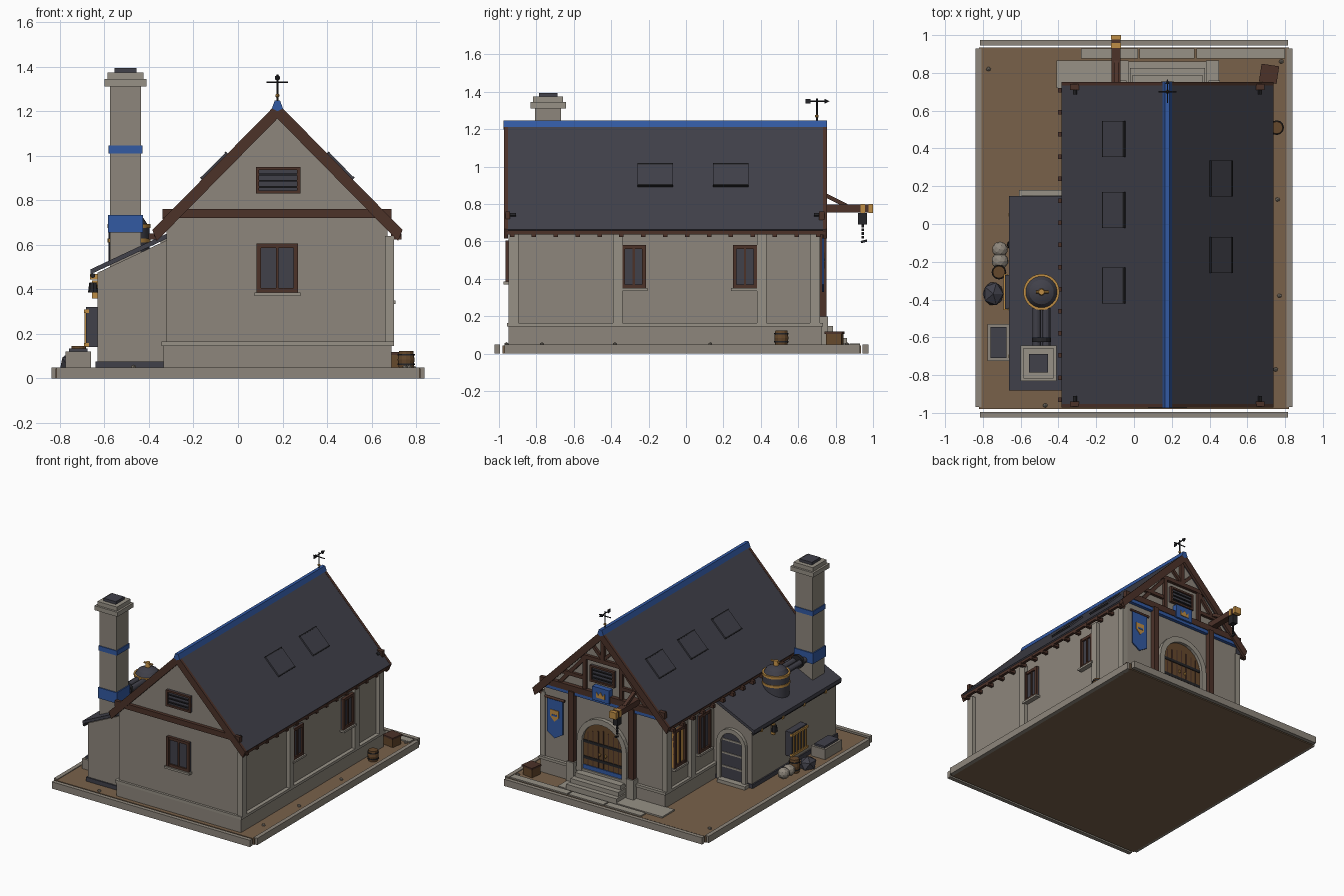
import bpy, bmesh, math
from mathutils import Vector, Matrix

if "Cube" in bpy.data.objects:
    bpy.data.objects.remove(bpy.data.objects["Cube"])


def material(name, r, g, b):
    m = bpy.data.materials.new(name)
    m.use_nodes = True
    m.diffuse_color = (r, g, b, 1)
    m.node_tree.nodes["Principled BSDF"].inputs["Base Color"].default_value = (r, g, b, 1)
    return m


stone = material("wall stone", .27, .24, .2)
trim = material("trim stone", .31, .285, .24)
dirt = material("packed earth", .19, .12, .068)
slate = material("roof slate", .052, .052, .068)
timber = material("dark timber", .072, .032, .022)
wood = material("warm wood", .13, .065, .025)
blue = material("royal blue", .032, .1, .36)
gold = material("brass", .52, .27, .06)
iron = material("black iron", .018, .018, .021)


def finish(name, bm, mat):
    bmesh.ops.recalc_face_normals(bm, faces=bm.faces)
    mesh = bpy.data.meshes.new(name)
    bm.to_mesh(mesh)
    bm.free()
    mesh.materials.append(mat)
    ob = bpy.data.objects.new(name, mesh)
    bpy.context.collection.objects.link(ob)
    return ob


def prism(name, mat, pts, axis, a, b):
    """Extrude a side profile (across, height) along x or y."""
    bm = bmesh.new()
    place = (lambda u, z, d: (u, d, z)) if axis == "y" else (lambda u, z, d: (d, u, z))
    ends = [[bm.verts.new(place(u, z, d)) for u, z in pts] for d in (a, b)]
    for ring in ends:
        bm.faces.new(ring)
    for i in range(len(pts)):
        j = (i + 1) % len(pts)
        bm.faces.new((ends[0][i], ends[0][j], ends[1][j], ends[1][i]))
    return finish(name, bm, mat)


def box(name, mat, x, y, z):
    return prism(name, mat, [(x[0], z[0]), (x[1], z[0]), (x[1], z[1]), (x[0], z[1])], "y", *y)


def bar(name, mat, p, q, width, axis, a, b):
    """Straight timber between two points of a wall plane."""
    p, q = Vector(p), Vector(q)
    n = (q - p).orthogonal().normalized() * width / 2
    return prism(name, mat, [p + n, q + n, q - n, p - n], axis, a, b)


def rod(name, mat, p, q, r, r2=None, n=12):
    p, q = Vector(p), Vector(q)
    bm = bmesh.new()
    turn = (q - p).to_track_quat("Z", "Y").to_matrix().to_4x4()
    bmesh.ops.create_cone(bm, cap_ends=True, segments=n, radius1=r, radius2=r if r2 is None else r2,
                          depth=(q - p).length, matrix=Matrix.Translation((p + q) / 2) @ turn)
    return finish(name, bm, mat)


def blob(name, mat, centre, size, sub=1):
    bm = bmesh.new()
    bmesh.ops.create_icosphere(bm, subdivisions=sub, radius=1,
                               matrix=Matrix.Translation(centre) @ Matrix.Diagonal((*size, 1)))
    return finish(name, bm, mat)


def arch(c, half, z0, spring, steps=12):
    """Outline of an arched opening, left foot over the crown to right foot."""
    curve = [(c - half * math.cos(math.pi * i / steps), spring + half * math.sin(math.pi * i / steps))
             for i in range(steps + 1)]
    return [(c - half, z0)] + curve + [(c + half, z0)]


def panel(name, mat, axis, wall, out, depth, u, z):
    span = sorted((wall, wall + out * depth))
    return prism(name, mat, [(u[0], z[0]), (u[1], z[0]), (u[1], z[1]), (u[0], z[1])], axis, *span)


def frame(name, axis, wall, out, u, z, t=.02):
    for i in (0, 1):
        e = u[i] + (t if i == 0 else -t)
        panel(name + "_jamb", timber, axis, wall, out, .024, sorted((u[i], e)), z)
        e = z[i] + (t if i == 0 else -t)
        panel(name + "_rail", timber, axis, wall, out, .022, u, sorted((z[i], e)))


def window(name, axis, wall, out, c, half, z, pane=slate):
    u = (c - half, c + half)
    panel(name + "_glass", pane, axis, wall, out, .01, u, z)
    frame(name, axis, wall, out, u, z)
    panel(name + "_mullion", timber, axis, wall, out, .018, (c - .006, c + .006), z)
    panel(name + "_sill", trim, axis, wall, out, .035, (u[0] - .01, u[1] + .01), (z[0] - .015, z[0]))


def vent(name, wall, out):
    panel(name, slate, "y", wall, out, .01, (.08, .28), (.83, .95))
    frame(name + "_frame", "y", wall, out, (.08, .28), (.83, .95), .014)
    for k in range(3):
        panel(name + "_louvre", iron, "y", wall, out, .018, (.09, .27), (.856 + k * .028, .864 + k * .028))


# Ground slab, curbs and paving
box("ground", dirt, (-.82, .82), (-.98, .935), (0, .045))
for s in (-1, 1):
    box("side_curb", stone, sorted((s * .808, s * .838)), (-.97, .93), (0, .05))
    box("end_curb", stone, (-.815, .815), sorted((s * .97 - .025, s * .97 - .025 + s * .03)), (0, .05))
box("apron_left", trim, (-.41, -.03), (.72, .865), (.04, .056))
box("apron_right", trim, (.38, .45), (.72, .865), (.04, .056))
for x0, x1 in ((-.28, .02), (.03, .32), (.33, .8)):
    box("paving_slab", trim, (x0, x1), (.875, .93), (.04, .054))
for k, edge in enumerate((.86, .825, .785)):
    box("entry_step", trim, (-.03 + k * .01, .385 - k * .01), (.7, edge), (.04, .085 + k * .032))
for x, y in ((-.77, .82), (.78, .86), (.75, -.77), (.76, .13), (.77, -.38), (-.47, -.96)):
    blob("pebble", stone, (x, y, .05), (.014, .012, .012))

# Main hall
mid, apex = .177, 1.235
box("plinth", stone, (-.335, .69), (-.95, .725), (.04, .145))
box("plinth_cap", trim, (-.343, .7), (-.957, .733), (.145, .165))
prism("hall_walls", stone, [(-.32, .1), (.672, .1), (.672, .69), (mid, 1.2), (-.32, .69)], "y", -.94, .71)
for y in (-.922, -.365, .405, .69):
    box("right_pilaster", trim, (.66, .7), (y - .026, y + .026), (.165, .64))
for y in (.405, .69):
    box("left_pilaster", trim, (-.348, -.31), (y - .028, y + .028), (.165, .64))

# Main roof
def chevron(drop, lift=0):
    e = .562
    return [(mid - e, .665 + lift), (mid, apex + lift), (mid + e, .665 + lift),
            (mid + e - .02, .685 - drop), (mid, apex - drop), (mid - e + .02, .685 - drop)]


prism("main_roof", slate, chevron(.04), "y", -.96, .745)
for y in (-.972, .733):
    prism("barge_boards", timber, chevron(.068, .002), "y", y, y + .02)
prism("ridge_cap", blue, [(mid - .025, 1.212), (mid - .012, 1.248), (mid + .012, 1.248),
                          (mid + .025, 1.212), (mid, 1.2)], "y", -.975, .755)
for s in (-1, 1):
    x = mid + s * .545
    box("eave_fascia", timber, (x - .01, x + .01), (-.96, .745), (.638, .664))
    for k in range(15):
        y = -.93 + k * .117
        box("rafter_tail", timber, (x - .035, x + .012), (y - .012, y + .012), (.625, .65))
    # Raised slate patches and iron corner straps lie on the slope
    slope = lambda run: (mid + s * run, apex - run * .57 / .562)
    for y in ((-.165, .24) if s > 0 else (-.325, .075, .45)):
        bar("roof_patch", slate, slope(.225), slope(.335), .022, "y", y - .095, y + .095)
        bar("patch_lip", iron, slope(.222), slope(.228), .026, "y", y - .095, y + .095)
        bar("patch_lip", iron, slope(.332), slope(.338), .026, "y", y - .095, y + .095)
    for y in (-.935, .71):
        bar("roof_strap", iron, slope(.48), slope(.495), .014, "y", y - .025, y + .025)

# Front gable
panel("front_tie_beam", timber, "y", -.94, -1, .025, (-.34, .69), (.72, .76))
vent("front_vent", -.94, -1)
window("front_window", "y", -.94, -1, .177, .093, (.385, .605))

# Side windows
for y in (-.28, .315):
    window("right_window", "x", .672, 1, y, .065, (.35, .58))
window("lit_window", "x", -.32, -1, .55, .07, (.3, .58), gold)
window("left_window", "x", -.32, -1, .26, .07, (.3, .58))

# Rear gable timbers
back = .71
panel("rear_tie_beam", timber, "y", back, 1, .03, (-.34, .69), (.715, .76))
panel("rear_blue_band", blue, "y", back, 1, .025, (-.32, .672), (.69, .715))
panel("collar_beam", timber, "y", back, 1, .022, (-.03, .385), (.985, 1.015))
panel("king_post", timber, "y", back, 1, .022, (mid - .015, mid + .015), (1, 1.2))
for s in (-1, 1):
    at = lambda off, z: (mid + s * off, z)
    bar("gable_post", timber, at(.15, .74), at(.15, 1), .028, "y", back, back + .021)
    bar("gable_rail", timber, at(.15, .84), at(.35, .84), .026, "y", back, back + .02)
    bar("gable_brace", timber, at(.36, .75), at(.16, .98), .026, "y", back, back + .018)
    bar("upper_brace", timber, at(.01, 1.02), at(.09, 1.1), .022, "y", back, back + .018)
    bar("porch_post", timber, at(.247, .16), at(.247, .72), .042, "y", back, back + .04)
    bar("post_foot", trim, at(.247, .05), at(.247, .2), .06, "y", back, back + .05)
vent("rear_vent", back, 1)
panel("blue_plaque", blue, "y", back, 1, .04, (mid - .07, mid + .07), (.71, .81))


def zigzag(name, c, z, y):
    pts = [(-.035, 0), (.035, 0), (.035, .04), (.018, .02), (0, .045), (-.018, .02), (-.035, .04)]
    prism(name, gold, [(c + u, z + v) for u, v in pts], "y", y, y + .006)


zigzag("plaque_ornament", mid, .735, back + .038)

# Arched double door
base = .14
inner = arch(mid, .165, base, .365)
prism("door_surround", trim, arch(mid, .205, base, .365) + inner[::-1], "y", back - .01, back + .03)
prism("door_leaves", wood, inner, "y", back - .01, back + .008)
panel("door_kick_plate", blue, "y", back, 1, .014, (mid - .163, mid + .163), (base, base + .055))
for k in range(-3, 4):
    x = mid + k * .042
    panel("plank_gap", timber, "y", back, 1, .011, (x - .004, x + .004), (base, .48 - abs(k) * .012))
for z in (.24, .36):
    panel("door_strap", iron, "y", back, 1, .014, (mid - .16, mid + .16), (z, z + .02))
for s in (-1, 1):
    blob("door_pull", gold, (mid + s * .025, back + .018, .3), (.01, .01, .014))

# Hanging banner
prism("banner", blue, [(.5, .62), (.5, .37), (.565, .33), (.63, .37), (.63, .62)], "y", .728, .737)
rod("banner_rod", timber, (.485, .735, .625), (.645, .735, .625), .009)
prism("banner_shield", gold, [(.53, .54), (.6, .54), (.6, .49), (.565, .455), (.53, .49)], "y", .735, .741)
panel("shield_bar", blue, "y", .738, 1, .005, (.542, .588), (.495, .508))

# Hoist
hx = -.095
box("hoist_beam", timber, (hx - .023, hx + .023), (.7, .995), (.755, .797))
bar("hoist_brace", timber, (.74, .85), (.86, .79), .022, "x", hx - .012, hx + .012)
for y in (.945, .988):
    box("hoist_band", gold, (hx - .027, hx + .027), (y - .012, y + .012), (.751, .801))
box("pulley_block", iron, (hx - .02, hx + .02), (.92, .968), (.69, .752))
for k in range(4):
    rod("chain_link", iron, (hx, .945, .69 - k * .02), (hx, .945, .676 - k * .02), .008, n=6)
bar("hook", iron, (.935, .597), (.968, .605), .012, "x", hx - .006, hx + .006)

# Weather vane
rod("vane_pole", iron, (mid, .7, 1.22), (mid, .7, 1.365), .005, n=8)
rod("vane_arrow", iron, (mid, .645, 1.35), (mid, .755, 1.35), .004, n=6)
rod("vane_cross", iron, (mid - .048, .7, 1.33), (mid + .048, .7, 1.33), .004, n=6)
bar("vane_tail", iron, (.64, 1.35), (.665, 1.35), .024, "x", mid - .003, mid + .003)
rod("vane_tip", iron, (mid, .74, 1.35), (mid, .768, 1.35), .013, 0, 6)
blob("vane_ball", gold, (mid, .7, 1.27), (.011, .011, .011))

# Lean-to workshop
prism("lean_to_walls", stone, [(-.63, .04), (-.3, .04), (-.3, .63), (-.63, .475)], "y", -.865, .125)
box("lean_to_footing", slate, (-.64, -.31), (-.875, .13), (.04, .075))
prism("lean_to_roof", slate, [(-.662, .468), (-.31, .632), (-.31, .655), (-.662, .49)], "y", -.882, .147)
rod("gutter", iron, (-.652, -.88, .462), (-.652, .145, .462), .011, n=8)
for y in (-.7, -.45, -.2, .05):
    box("gutter_bracket", gold, (-.664, -.628), (y - .009, y + .009), (.445, .468))
c = -.475
small = arch(c, .088, .06, .33)
prism("side_door_surround", trim, arch(c, .12, .06, .33) + small[::-1], "y", .12, .15)
prism("side_door", slate, small, "y", .12, .134)
for z in (.15, .25, .35):
    panel("side_door_band", trim, "y", .13, 1, .009, (c - .08, c + .08), (z, z + .013))
box("side_stoop", trim, (-.61, -.38), (.12, .18), (.04, .07))

# Furnace hatch and wall lantern
box("furnace_hatch", slate, (-.682, -.625), (-.45, -.27), (.14, .32))
for z in (.15, .3):
    box("hatch_rail", gold, (-.692, -.67), (-.455, -.265), (z - .006, z + .01))
for k in range(5):
    y = -.43 + k * .035
    box("hatch_bar", gold, (-.69, -.68), (y - .005, y + .005), (.16, .3))
box("lantern_bracket", gold, (-.655, -.625), (-.118, -.102), (.36, .44))
rod("lantern", iron, (-.65, -.11, .385), (-.65, -.11, .43), .024, .018, 8)

# Chimney
cx, cy = -.505, -.737


def stack(name, mat, half, z0, z1):
    box(name, mat, (cx - half, cx + half), (cy - half, cy + half), (z0, z1))


stack("chimney_shaft", stone, .07, .3, 1.33)
stack("chimney_lower_band", blue, .078, .655, .735)
stack("chimney_upper_band", blue, .076, 1.01, 1.045)
stack("chimney_cap", trim, .095, 1.312, 1.345)
stack("chimney_crown", trim, .08, 1.345, 1.375)
stack("chimney_flue", slate, .05, 1.375, 1.395)

# Boiler and flue pipes
bx, by = -.49, -.36
tank = [rod("boiler_tank", slate, (bx, by, .52), (bx, by, .68), .092, n=24)]
tank.append(rod("boiler_shoulder", slate, (bx, by, .68), (bx, by, .72), .092, .065, 24))
tank.append(rod("boiler_dome", slate, (bx, by, .72), (bx, by, .74), .065, .025, 24))
tank.append(rod("boiler_valve", gold, (bx, by, .73), (bx, by, .775), .02, .015))
for z in (.61, .675):
    tank.append(rod("boiler_band", gold, (bx, by, z), (bx, by, z + .018), .096, n=24))
rod("valve_lever", gold, (bx - .03, by, .765), (bx + .04, by, .765), .007, n=8)
for x in (-.025, .025):
    tank.append(rod("flue_pipe", slate, (bx + x, by - .05, .67), (bx + x, cy, .67), .022))
rod("flue_collar", iron, (bx, -.6, .67), (bx, -.625, .67), .05)
bpy.ops.object.select_all(action="DESELECT")
for ob in tank:
    ob.select_set(True)
bpy.context.view_layer.objects.active = tank[0]
bpy.ops.object.shade_smooth_by_angle()

# Yard clutter
box("quench_trough", stone, (-.775, -.66), (-.725, -.53), (.04, .12))
box("trough_water", slate, (-.76, -.675), (-.71, -.545), (.12, .135))
blob("coal_heap", slate, (-.745, -.37, .07), (.06, .07, .055))
for x, y, r in ((-.71, -.135, .042), (-.71, -.195, .045)):
    blob("grain_sack", stone, (x, y, .08), (r, r, .04), 2)


def barrel(x, y, r, h):
    rod("barrel_lower", wood, (x, y, .045), (x, y, .045 + h / 2), r * .85, r)
    rod("barrel_upper", wood, (x, y, .045 + h / 2), (x, y, .045 + h), r, r * .85)
    for f in (.2, .75):
        rod("barrel_hoop", iron, (x, y, .045 + h * f), (x, y, .052 + h * f), r * 1.03)


barrel(-.715, -.255, .038, .1)
barrel(.755, .51, .038, .078)
crate = box("crate", wood, (-.042, .042), (-.042, .042), (.045, .11))
lid = box("crate_lid", timber, (-.047, .047), (-.047, .047), (.105, .118))
for ob in (crate, lid):
    ob.location = (.715, .795, 0)
    ob.rotation_euler.z = -.15
